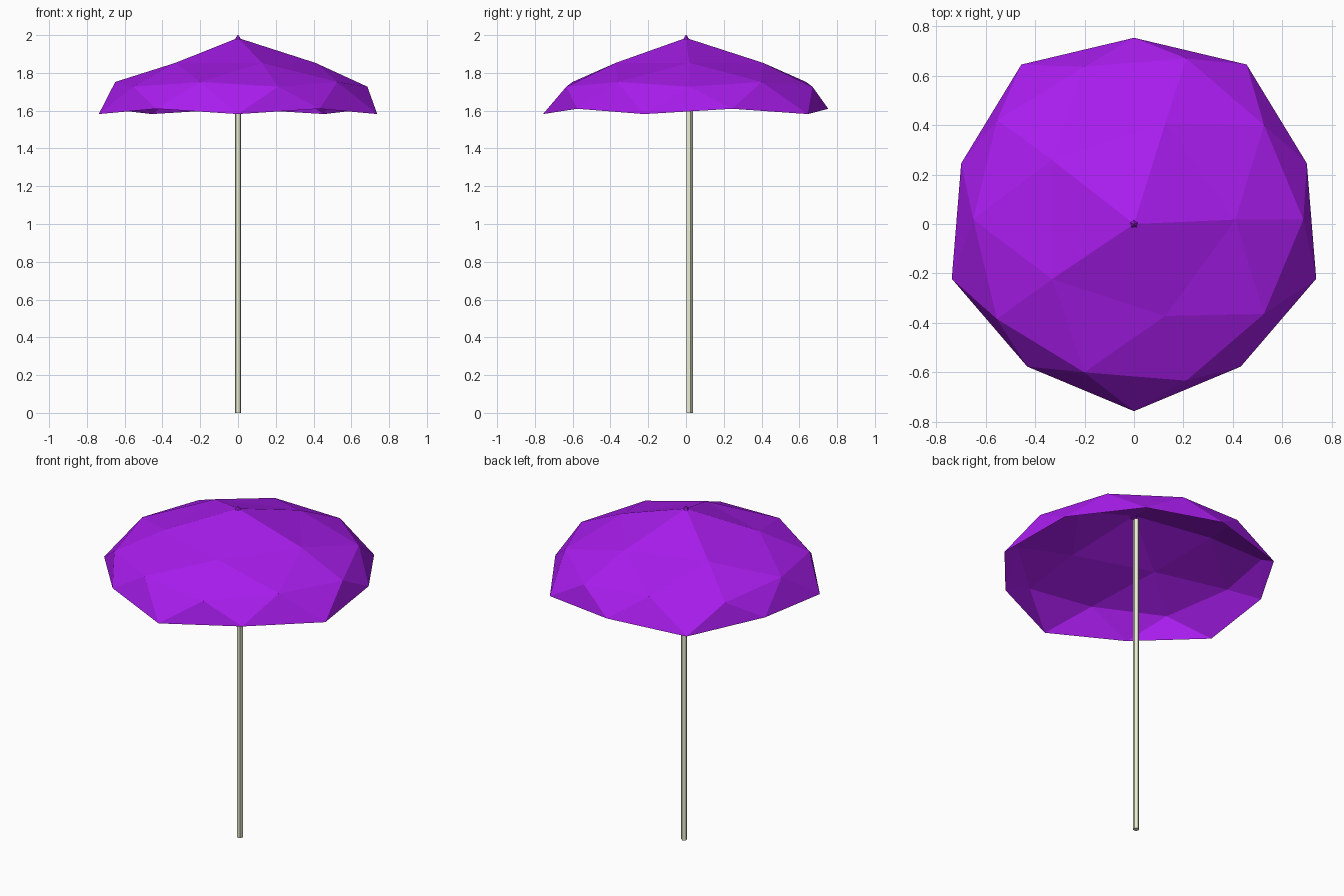
import bpy, bmesh
from math import atan2, cos, sin, pi, degrees, hypot
from mathutils import Matrix

if "Cube" in bpy.data.objects:
    bpy.data.objects.remove(bpy.data.objects["Cube"])

CY = 0.018  # pole axis sits slightly behind the origin


def material(name, rgb):
    m = bpy.data.materials.new(name)
    m.diffuse_color = (*rgb, 1)
    m.use_nodes = True
    m.node_tree.nodes["Principled BSDF"].inputs["Base Color"].default_value = m.diffuse_color
    return m


def add_object(name, bm, mat):
    me = bpy.data.meshes.new(name)
    bm.to_mesh(me)
    bm.free()
    me.materials.append(mat)
    ob = bpy.data.objects.new(name, me)
    bpy.context.collection.objects.link(ob)
    return ob


purple = material("canopy_purple", (0.40, 0.012, 0.86))
cream = material("pole_cream", (0.83, 0.86, 0.66))

# Canopy: upper half of a low-poly icosphere, rings reshaped into a parasol
bm = bmesh.new()
bmesh.ops.create_icosphere(bm, subdivisions=2, radius=1)
bmesh.ops.delete(bm, geom=[v for v in bm.verts if v.co.z < -0.05], context='VERTS')
for v in bm.verts:
    z = v.co.z / v.co.length
    a = atan2(v.co.y, v.co.x)
    if z > 0.95:
        v.co = (0, 0, 1.985)
        continue
    if z > 0.7:
        r, h = 0.41, 1.853
    elif z > 0.49:
        r, h = 0.65, 1.752
    elif z > 0.2:
        r, h = 0.685, 1.727
    elif round((degrees(a) - 54) / 36) % 2 == 0:  # drooping rim points
        r, h = 0.775, 1.582
    else:  # raised rim points
        r, h = 0.735, 1.61
    v.co = (r * cos(a), CY + r * sin(a), h)
bmesh.ops.recalc_face_normals(bm, faces=bm.faces)
apex = max(bm.verts, key=lambda v: v.co.z)
if apex.link_faces[0].normal.z < 0:
    bmesh.ops.reverse_faces(bm, faces=bm.faces)
add_object("canopy", bm, purple)

# Tip: small spike on the crown
bm = bmesh.new()
bmesh.ops.create_cone(bm, cap_ends=True, segments=5, radius1=0.022, radius2=0.003,
                      depth=0.03, matrix=Matrix.Translation((0, 0, 1.985)))
add_object("canopy_tip", bm, purple)

# Pole: slim five-sided shaft
bm = bmesh.new()
bmesh.ops.create_cone(bm, cap_ends=True, segments=5, radius1=0.018, radius2=0.018,
                      depth=1.95, matrix=Matrix.Translation((0, CY, 0.975)))
add_object("pole", bm, cream)
